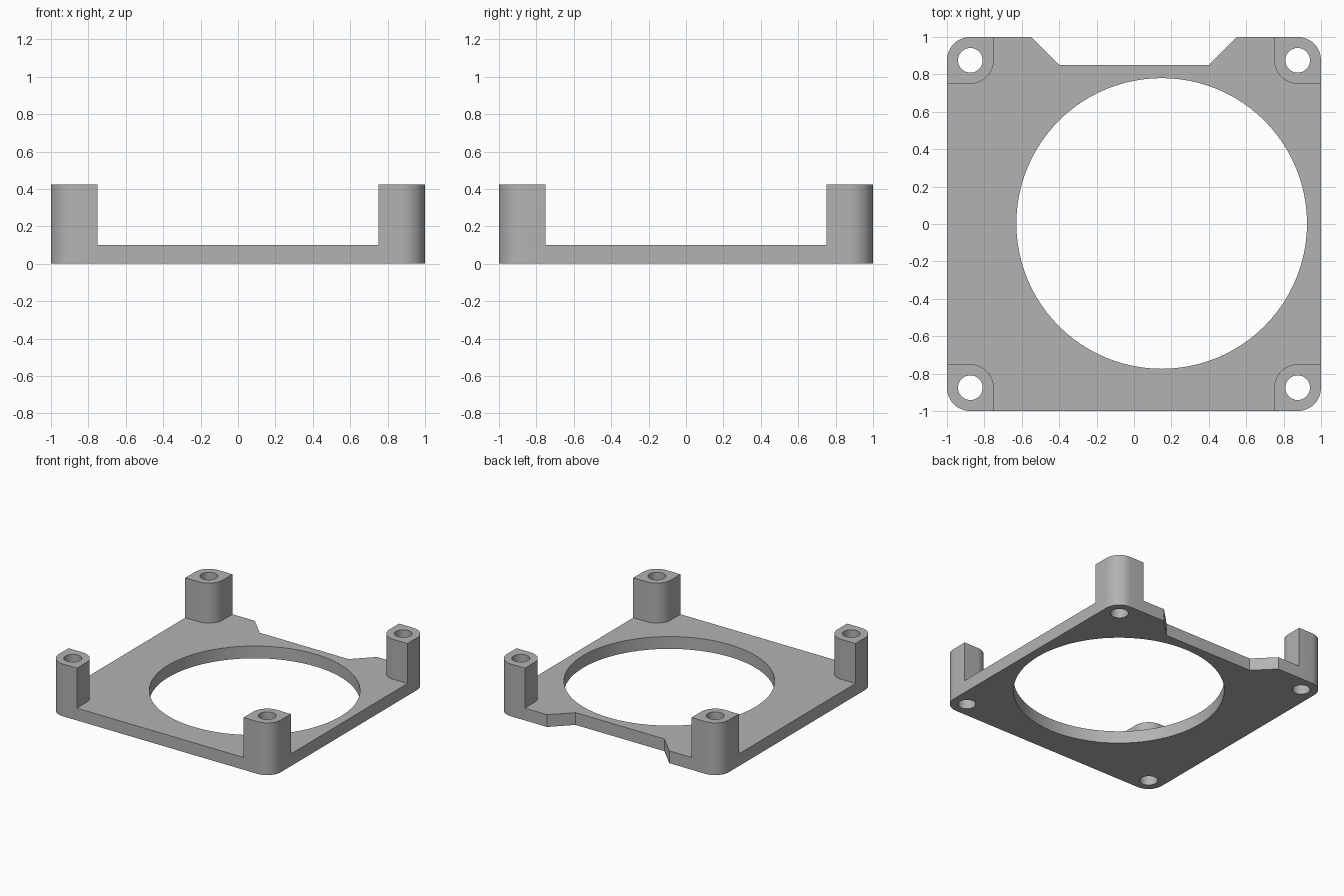
import bpy, bmesh
from math import pi, cos, sin

cube = bpy.data.objects.get("Cube")
if cube:
    bpy.data.objects.remove(cube, do_unlink=True)

PLATE_H, POST_H = 0.10, 0.425
POST_W, ROUND = 0.25, 0.125
HOLE_R = 0.066

grey = bpy.data.materials.new("plain_grey")
grey.use_nodes = True
colour = (0.45, 0.45, 0.45, 1)
grey.diffuse_color = colour
grey.node_tree.nodes["Principled BSDF"].inputs["Base Color"].default_value = colour


def arc(cx, cy, r, start, sweep, steps):
    return [(cx + r * cos(start + sweep * i / steps),
             cy + r * sin(start + sweep * i / steps)) for i in range(steps + 1)]


def prism(name, outline, z0, z1):
    """Extrude a closed outline upwards from z0 to z1."""
    bm = bmesh.new()
    face = bm.faces.new([bm.verts.new((x, y, z0)) for x, y in outline])
    top = bmesh.ops.extrude_face_region(bm, geom=[face])["geom"]
    bmesh.ops.translate(bm, vec=(0, 0, z1 - z0),
                        verts=[v for v in top if isinstance(v, bmesh.types.BMVert)])
    bmesh.ops.recalc_face_normals(bm, faces=bm.faces)
    mesh = bpy.data.meshes.new(name)
    bm.to_mesh(mesh)
    bm.free()
    mesh.materials.append(grey)
    obj = bpy.data.objects.new(name, mesh)
    bpy.context.collection.objects.link(obj)
    return obj


def combine(target, tool, operation):
    """Apply a boolean and discard the tool."""
    mod = target.modifiers.new("combine", "BOOLEAN")
    mod.object, mod.operation, mod.solver = tool, operation, "EXACT"
    bpy.context.view_layer.objects.active = target
    bpy.ops.object.modifier_apply(modifier=mod.name)
    bpy.data.objects.remove(tool, do_unlink=True)


# Square plate with rounded corners and a sloped notch in the back edge
c = 1 - ROUND
outline = []
for i, (sx, sy) in enumerate([(1, 1), (-1, 1), (-1, -1), (1, -1)]):
    outline += arc(sx * c, sy * c, ROUND, i * pi / 2, pi / 2, 12)
    if i == 0:
        outline += [(0.55, 1), (0.40, 0.85), (-0.40, 0.85), (-0.55, 1)]
frame = prism("mounting_frame", outline, 0, PLATE_H)

# Corner posts: rounded on the outer and inner corners, drilled through
for i, (sx, sy) in enumerate([(1, 1), (-1, 1), (-1, -1), (1, -1)]):
    a = i * pi / 2
    inner = 1 - POST_W
    corner_1 = (sx, sy * inner) if i % 2 == 0 else (sx * inner, sy)
    corner_2 = (sx * inner, sy) if i % 2 == 0 else (sx, sy * inner)
    section = [corner_1] + arc(sx * c, sy * c, ROUND, a, pi / 2, 12) + [corner_2]
    section += arc(sx * c, sy * c, ROUND, a + pi, pi / 2, 12)
    combine(frame, prism("post", section, 0, POST_H), "UNION")
    hole = arc(sx * c, sy * c, HOLE_R, 0, 2 * pi, 32)[:-1]
    combine(frame, prism("screw_hole", hole, -0.1, POST_H + 0.1), "DIFFERENCE")

# Large round opening, offset to one side
opening = arc(0.148, 0.003, 0.777, 0, 2 * pi, 96)[:-1]
combine(frame, prism("opening", opening, -0.1, 0.2), "DIFFERENCE")

# Clean up and smooth the curved walls
bm = bmesh.new()
bm.from_mesh(frame.data)
bmesh.ops.remove_doubles(bm, verts=bm.verts, dist=0.0001)
bmesh.ops.recalc_face_normals(bm, faces=bm.faces)
bm.to_mesh(frame.data)
bm.free()
bpy.ops.object.select_all(action="DESELECT")
frame.select_set(True)
bpy.context.view_layer.objects.active = frame
bpy.ops.object.shade_smooth_by_angle(angle=pi / 6)
